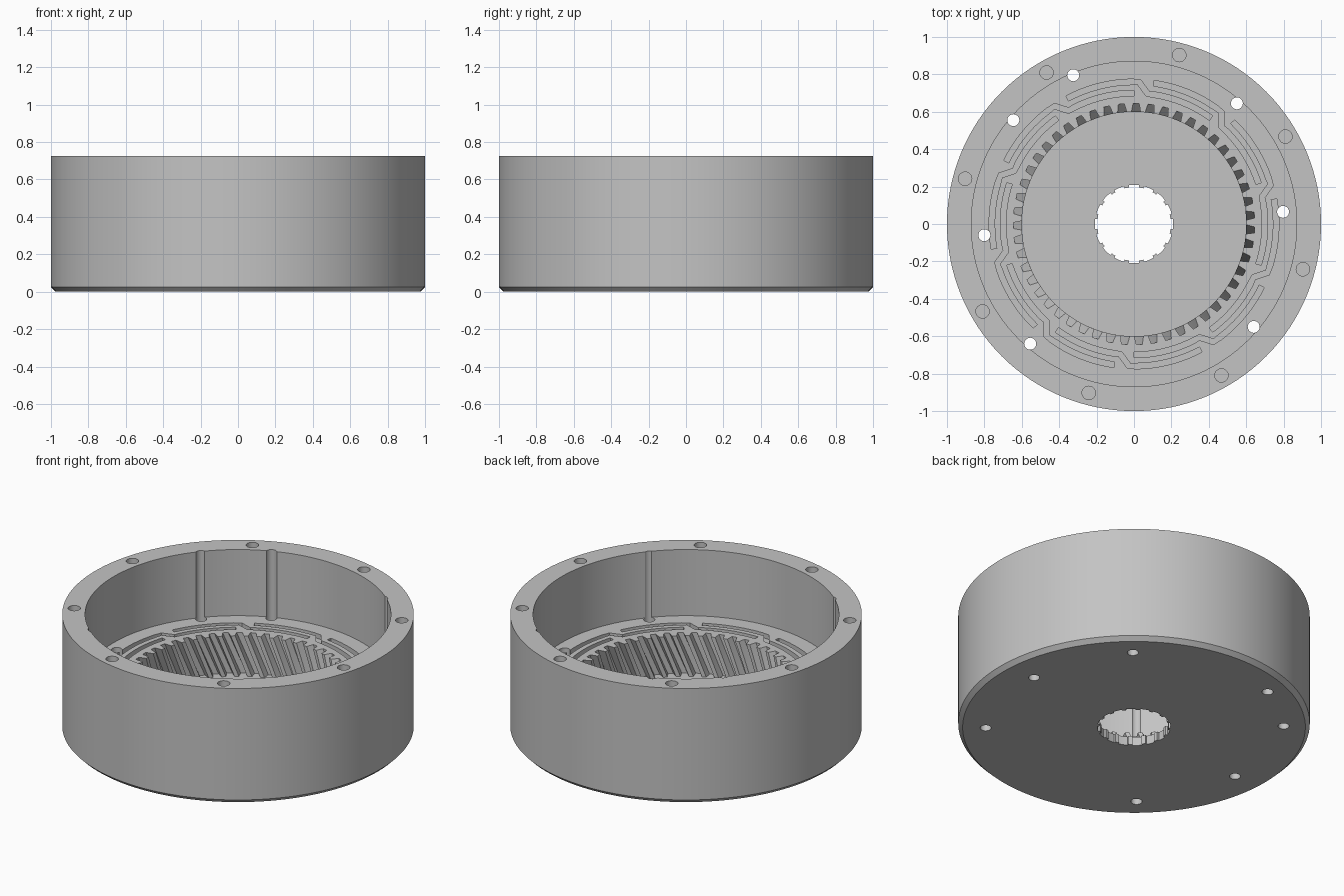
import bpy, bmesh
from math import sin, cos, radians, pi
from mathutils import Vector

if "Cube" in bpy.data.objects:
    bpy.data.objects.remove(bpy.data.objects["Cube"], do_unlink=True)

HEIGHT, SHELF, FLOOR = 0.725, 0.31, 0.055

grey = bpy.data.materials.new("machined_grey")
grey.use_nodes = True
grey.diffuse_color = (0.55, 0.55, 0.55, 1)
grey.node_tree.nodes["Principled BSDF"].inputs["Base Color"].default_value = (0.55, 0.55, 0.55, 1)


def polar(r, a):
    return Vector((r * cos(a), r * sin(a)))


def circle(r, n, centre=(0, 0)):
    return [Vector(centre) + polar(r, 2 * pi * i / n) for i in range(n)]


def loft(bm, levels):
    """Closed solid through (outline, z) levels."""
    rings = [[bm.verts.new((p.x, p.y, z)) for p in outline] for outline, z in levels]
    n = len(rings[0])
    for low, high in zip(rings, rings[1:]):
        for i in range(n):
            j = (i + 1) % n
            bm.faces.new((low[i], low[j], high[j], high[i]))
    bm.faces.new(rings[0][::-1])
    bm.faces.new(rings[-1])


def make(name, solids, triangulate=False):
    bm = bmesh.new()
    for levels in solids:
        loft(bm, levels)
    bmesh.ops.recalc_face_normals(bm, faces=bm.faces)
    if triangulate:
        bmesh.ops.triangulate(bm, faces=bm.faces)
    mesh = bpy.data.meshes.new(name)
    bm.to_mesh(mesh)
    bm.free()
    mesh.materials.append(grey)
    ob = bpy.data.objects.new(name, mesh)
    bpy.context.collection.objects.link(ob)
    return ob


def toothed(n, r_in, r_out, gap_in, gap_out, phase):
    """Outline with n outward slots; gap widths are fractions of the pitch."""
    pitch, pts = 2 * pi / n, []
    for k in range(n):
        a = phase + k * pitch
        for r, f in ((r_in, -gap_in), (r_out, -gap_out), (r_out, 0),
                     (r_out, gap_out), (r_in, gap_in), (r_in, 1)):
            pts.append(polar(r, a + f * pitch / 2))
    return pts


def z_channel(jog):
    """Outline of a thin channel: outer arc, inward jog, inner arc."""
    path = [polar(0.76, jog + radians(33 - 3 * i)) for i in range(11)]
    path += [polar(0.70, jog - radians(1 + 3 * i)) for i in range(11)]
    left, right = [], []
    for i, p in enumerate(path):
        before, after = path[max(i - 1, 0)], path[min(i + 1, len(path) - 1)]
        t = (after - before).normalized()
        side = Vector((-t.y, t.x)) * 0.015
        left.append(p + side)
        right.append(p - side)
    return left + right[::-1]


# Solid drum with a chamfered bottom edge
housing = make("ring_gear_housing", [[(circle(0.975, 128), 0), (circle(1, 128), 0.025),
                                      (circle(1, 128), HEIGHT)]])

# Wide upper cavity
cutters = [make("cavity_cutter", [[(circle(0.87, 128), SHELF), (circle(0.87, 128), 0.9)]])]

# Helical internal teeth
steps, twist = 6, 0.16
levels = []
for s in range(steps + 1):
    z = FLOOR + (SHELF + 0.03 - FLOOR) * s / steps
    phase = radians(89) + twist * (z - SHELF) / (SHELF - FLOOR)
    levels.append((toothed(51, 0.6, 0.645, 0.66, 0.4, phase), z))
cutters.append(make("helical_teeth_cutter", [levels], True))

# Splined centre hole
spline = toothed(16, 0.197, 0.209, 0.7, 0.66, pi / 2)
cutters.append(make("spline_cutter", [[(spline, -0.1), (spline, 0.2)]]))

# Blind screw holes in the rim
rim_holes = [circle(0.036, 24, polar(0.935, radians(30 + 45 * k))) for k in range(8)]
cutters.append(make("rim_hole_cutter", [[(c, HEIGHT - 0.2), (c, 0.9)] for c in rim_holes]))

# Through holes, some of which groove the cavity wall
spots = [(0.55, 0.645), (0.797, 0.065), (0.64, -0.55), (-0.555, -0.64),
         (-0.8, -0.06), (-0.645, 0.555), (-0.325, 0.795)]
cutters.append(make("through_hole_cutter",
                    [[(circle(0.032, 24, p), -0.1), (circle(0.032, 24, p), 0.9)] for p in spots]))

# Interlocking channels in the shelf
channels = [z_channel(radians(85 + 36 * k)) for k in range(10)]
cutters.append(make("channel_cutter", [[(c, SHELF - 0.03), (c, SHELF + 0.03)] for c in channels]))

# Carve everything out of the drum
bpy.ops.object.select_all(action='DESELECT')
bpy.context.view_layer.objects.active = housing
housing.select_set(True)
for cutter in cutters:
    cutter.hide_render = True
    mod = housing.modifiers.new(cutter.name, 'BOOLEAN')
    mod.operation, mod.solver, mod.object = 'DIFFERENCE', 'EXACT', cutter
    bpy.ops.object.modifier_apply(modifier=mod.name)
    bpy.data.objects.remove(cutter, do_unlink=True)
bpy.ops.object.shade_smooth_by_angle(angle=radians(25))
